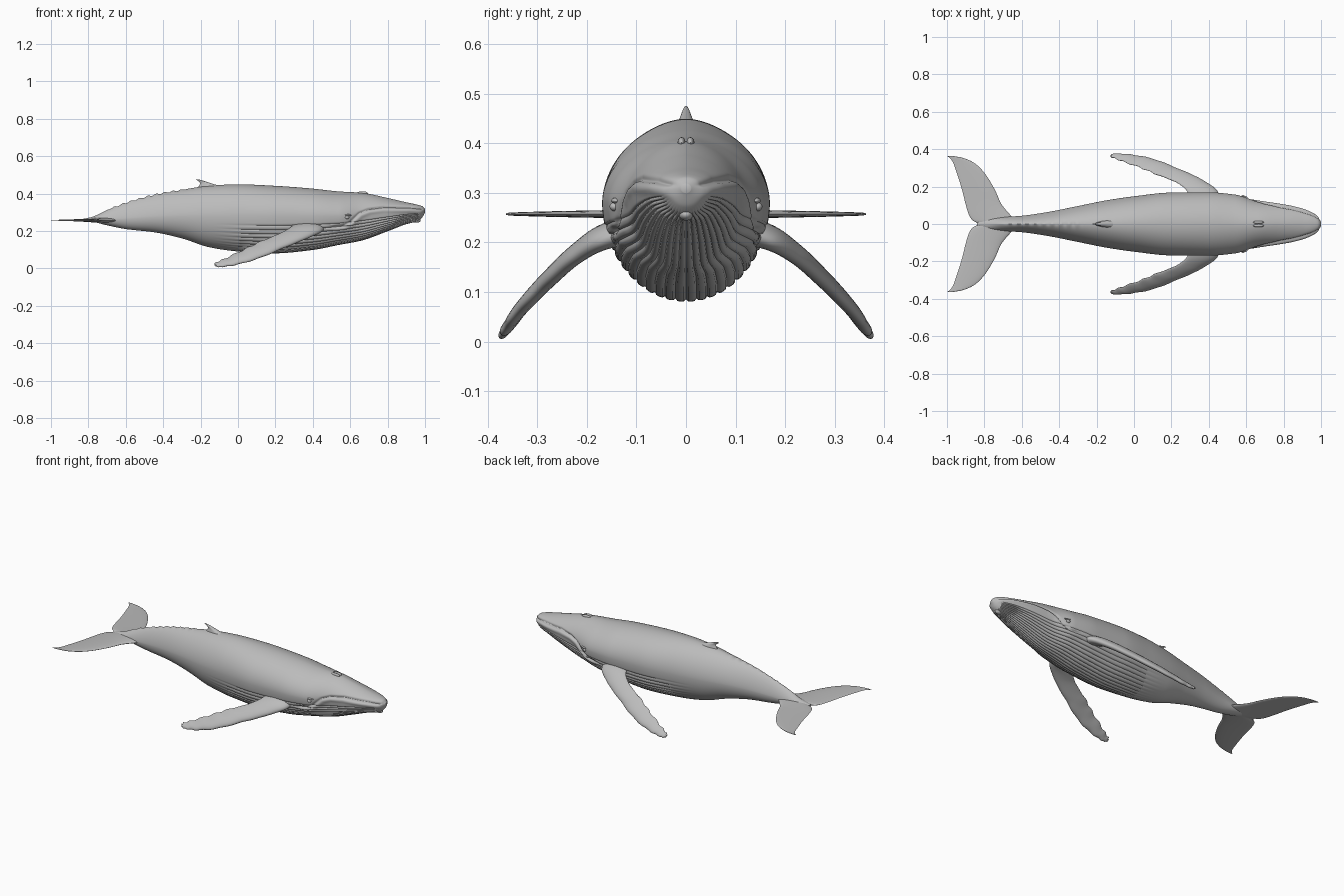
import bpy
import bmesh
import math
from mathutils import Vector

if "Cube" in bpy.data.objects:
    bpy.data.objects.remove(bpy.data.objects["Cube"])

grey = bpy.data.materials.new("whale grey")
grey.use_nodes = True
grey.diffuse_color = (0.5, 0.5, 0.5, 1)
grey.node_tree.nodes["Principled BSDF"].inputs["Base Color"].default_value = grey.diffuse_color


def finish(name, bm, angle=50):
    bmesh.ops.recalc_face_normals(bm, faces=bm.faces[:])
    mesh = bpy.data.meshes.new(name)
    bm.to_mesh(mesh)
    bm.free()
    mesh.materials.append(grey)
    obj = bpy.data.objects.new(name, mesh)
    bpy.context.collection.objects.link(obj)
    bpy.ops.object.select_all(action="DESELECT")
    obj.select_set(True)
    bpy.context.view_layer.objects.active = obj
    bpy.ops.object.shade_smooth_by_angle(angle=math.radians(angle))
    return obj


def loft(name, rings, angle=50):
    """Skin a list of closed rings and cap both ends."""
    bm = bmesh.new()
    loops = [[bm.verts.new(p) for p in ring] for ring in rings]
    count = len(loops[0])
    for a, b in zip(loops, loops[1:]):
        for i in range(count):
            j = (i + 1) % count
            bm.faces.new((a[i], a[j], b[j], b[i]))
    bm.faces.new(loops[0])
    bm.faces.new(loops[-1])
    return finish(name, bm, angle)


def slope(rows, i, c):
    """Tangent that never overshoots between rows."""
    if i == 0 or i == len(rows) - 1:
        i0 = max(i - 1, 0)
        return (rows[i0 + 1][c] - rows[i0][c]) / (rows[i0 + 1][0] - rows[i0][0])
    p, q, r = rows[i - 1:i + 2]
    a = (q[c] - p[c]) / (q[0] - p[0])
    b = (r[c] - q[c]) / (r[0] - q[0])
    return 2 * a * b / (a + b) if a * b > 0 else 0


def sample(rows, t):
    """Smooth interpolation of every column, keyed by the first."""
    k = 0
    while k < len(rows) - 2 and t > rows[k + 1][0]:
        k += 1
    p, q = rows[k], rows[k + 1]
    h = q[0] - p[0]
    s = min(max((t - p[0]) / h, 0), 1)
    out = []
    for c in range(1, len(p)):
        m, n = slope(rows, k, c) * h, slope(rows, k + 1, c) * h
        d = q[c] - p[c]
        out.append(p[c] + s * (m + s * (3 * d - 2 * m - n + s * (m + n - 2 * d))))
    return out


def ramp(x, a, b):
    s = min(max((x - a) / (b - a), 0), 1)
    return s * s * (3 - 2 * s)


# Body stations: x, top, bottom, half width, widest height, upper roundness
BODY = [
    (-0.84, 0.262, 0.252, 0.012, 0.257, 1.8),
    (-0.78, 0.275, 0.248, 0.028, 0.258, 1.6),
    (-0.70, 0.312, 0.23, 0.037, 0.26, 1.5),
    (-0.60, 0.35, 0.21, 0.044, 0.265, 1.5),
    (-0.45, 0.393, 0.193, 0.066, 0.275, 1.6),
    (-0.30, 0.42, 0.16, 0.096, 0.28, 1.7),
    (-0.15, 0.442, 0.112, 0.126, 0.28, 1.8),
    (0.0, 0.449, 0.09, 0.148, 0.28, 1.9),
    (0.2, 0.441, 0.08, 0.168, 0.28, 1.95),
    (0.4, 0.426, 0.098, 0.169, 0.28, 1.9),
    (0.54, 0.411, 0.125, 0.157, 0.28, 1.8),
    (0.66, 0.404, 0.148, 0.122, 0.29, 1.75),
    (0.8, 0.376, 0.198, 0.102, 0.3, 1.7),
    (0.9, 0.353, 0.236, 0.078, 0.305, 1.8),
    (0.96, 0.34, 0.252, 0.052, 0.307, 2),
    (0.985, 0.332, 0.272, 0.034, 0.308, 2),
    (1.0, 0.318, 0.3, 0.01, 0.309, 2),
]
# Mouth line in side elevation
LIP = [Vector(p) for p in ((0.48, 0.222), (0.56, 0.226), (0.6, 0.245), (0.65, 0.295),
                           (0.7, 0.316), (0.78, 0.328), (0.92, 0.325), (1.02, 0.313))]


def lip_distance(x, z):
    """Distance to the mouth line, positive above it."""
    best = 9
    p = Vector((x, z))
    for a, b in zip(LIP, LIP[1:]):
        d = b - a
        s = min(max((p - a).dot(d) / d.length_squared, 0), 1)
        off = p - a - d * s
        if off.length < abs(best):
            best = math.copysign(off.length, d.x * off.y - d.y * off.x)
    return best


def body_ring(x, count=240):
    top, bottom, width, mid, power = sample(BODY, x)
    # Knuckles along the tail ridge
    ridge = 0.004 * ramp(x, -0.72, -0.64) * (1 - ramp(x, -0.32, -0.26)) * math.sin(x * 140)
    fade = ramp(x, -0.15, 0.15) * (1 - ramp(x, 0.93, 0.985))
    ring = []
    for i in range(count):
        t = 2 * math.pi * i / count
        c, s = math.cos(t), math.sin(t)
        if s >= 0:
            y = math.copysign(abs(c) ** (2 / power), c) * width
            z = mid + (top - mid) * s ** (2 / power) + ridge * s ** 30
        else:
            y, z = c * width, mid + (mid - bottom) * s
        push = 0
        # Throat pleats
        if s < 0:
            groove = 1 - abs(math.sin(t * 24))
            push -= 0.005 * fade * groove ** 2 * ramp(-s, 0.12, 0.35)
        # Mouth crease with a fuller lower lip
        if x > 0.46:
            d = lip_distance(x, z)
            side = ramp(x, 0.47, 0.54) * (1 - ramp(x, 0.975, 1.0))
            push -= 0.008 * side * math.exp(-(d / 0.006) ** 2)
            push += 0.005 * side * math.exp(-((d + 0.016) / 0.012) ** 2)
        ring.append((x, y + c * push, z + s * push))
    return ring


STEPS = 260
loft("body", [body_ring(-0.84 + 1.84 * (1 - (1 - k / STEPS) ** 1.4)) for k in range(STEPS + 1)])


def blade(name, rows, steps=48, flip=1, wobble=0):
    """Lens-section fin from rows of leading xyz, trailing xyz, thickness."""
    rows = [(k / (len(rows) - 1), *row) for k, row in enumerate(rows)]
    stations = [sample(rows, k / steps) for k in range(steps + 1)]
    rings = []
    for k, v in enumerate(stations):
        lead, trail, thick = Vector(v[:3]), Vector(v[3:6]), v[6]
        a, b = stations[max(k - 1, 0)], stations[min(k + 1, steps)]
        span = Vector(b[:3]) + Vector(b[3:6]) - Vector(a[:3]) - Vector(a[3:6])
        chord = trail - lead
        normal = chord.cross(span).normalized()
        wave = wobble * math.sin(k * 0.85) * ramp(k / steps, 0.3, 0.45)
        trail = trail + chord.normalized() * wave
        lead = lead + chord.normalized() * wave * 0.5
        ring = []
        for i in range(28):
            t = 2 * math.pi * i / 28
            s = (1 - math.cos(t)) / 2
            p = lead.lerp(trail, s) + normal * (thick / 2 * math.sin(t) * (1.25 - 0.6 * s))
            ring.append((p.x, p.y * flip, p.z))
        rings.append(ring)
    return loft(name, rings)


# Long scalloped flippers
FLIPPER = [
    (0.47, 0.11, 0.222, 0.30, 0.11, 0.238, 0.06),
    (0.45, 0.17, 0.2, 0.285, 0.172, 0.222, 0.048),
    (0.38, 0.225, 0.166, 0.235, 0.218, 0.192, 0.038),
    (0.24, 0.292, 0.108, 0.12, 0.265, 0.143, 0.034),
    (0.08, 0.352, 0.044, 0.03, 0.303, 0.1, 0.028),
    (-0.04, 0.372, 0.014, -0.07, 0.338, 0.052, 0.022),
    (-0.1, 0.375, 0.007, -0.12, 0.358, 0.03, 0.014),
    (-0.12, 0.371, 0.012, -0.128, 0.366, 0.02, 0.006),
]
for side, flip in (("front", -1), ("back", 1)):
    blade("flipper_" + side, FLIPPER, 72, flip, 0.004)

# Tail flukes: span, leading x, trailing x, thickness
HALF = [
    (0.0, -0.63, -0.835, 0.03),
    (0.022, -0.64, -0.866, 0.026),
    (0.055, -0.667, -0.885, 0.022),
    (0.105, -0.708, -0.9, 0.018),
    (0.185, -0.745, -0.92, 0.015),
    (0.28, -0.805, -0.95, 0.011),
    (0.33, -0.86, -0.968, 0.008),
    (0.355, -0.92, -0.987, 0.006),
    (0.363, -0.965, -0.999, 0.003),
]
FLUKE = [(a, y * f, 0.257, b, y * f, 0.257, t)
         for f, half in ((-1, HALF[:0:-1]), (1, HALF)) for y, a, b, t in half]
blade("tail_flukes", FLUKE, 96)

# Hooked dorsal fin: height, leading x, trailing x, thickness
DORSAL = [
    (0.405, -0.03, -0.235, 0.06),
    (0.435, -0.085, -0.212, 0.04),
    (0.455, -0.145, -0.203, 0.022),
    (0.468, -0.185, -0.214, 0.012),
    (0.475, -0.208, -0.226, 0.004),
]
blade("dorsal_fin", [(a, 0, z, b, 0, z, t) for z, a, b, t in DORSAL], 24)


def ellipsoid(name, centre, size):
    bm = bmesh.new()
    bmesh.ops.create_uvsphere(bm, u_segments=24, v_segments=14, radius=1)
    for v in bm.verts:
        v.co = Vector(a * b for a, b in zip(v.co, size)) + Vector(centre)
    return finish(name, bm)


# Eyes with lids, and the paired blowhole ridges
for side, flip in (("front", -1), ("back", 1)):
    ellipsoid("eye_" + side, (0.583, 0.144 * flip, 0.272), (0.012, 0.01, 0.009))
    ellipsoid("eyelid_" + side, (0.583, 0.141 * flip, 0.284), (0.024, 0.01, 0.006))
    ellipsoid("blowhole_ridge_" + side, (0.665, 0.009 * flip, 0.401), (0.03, 0.008, 0.011))

# Chin knob
ellipsoid("chin_knob", (0.955, 0, 0.256), (0.022, 0.014, 0.012))
